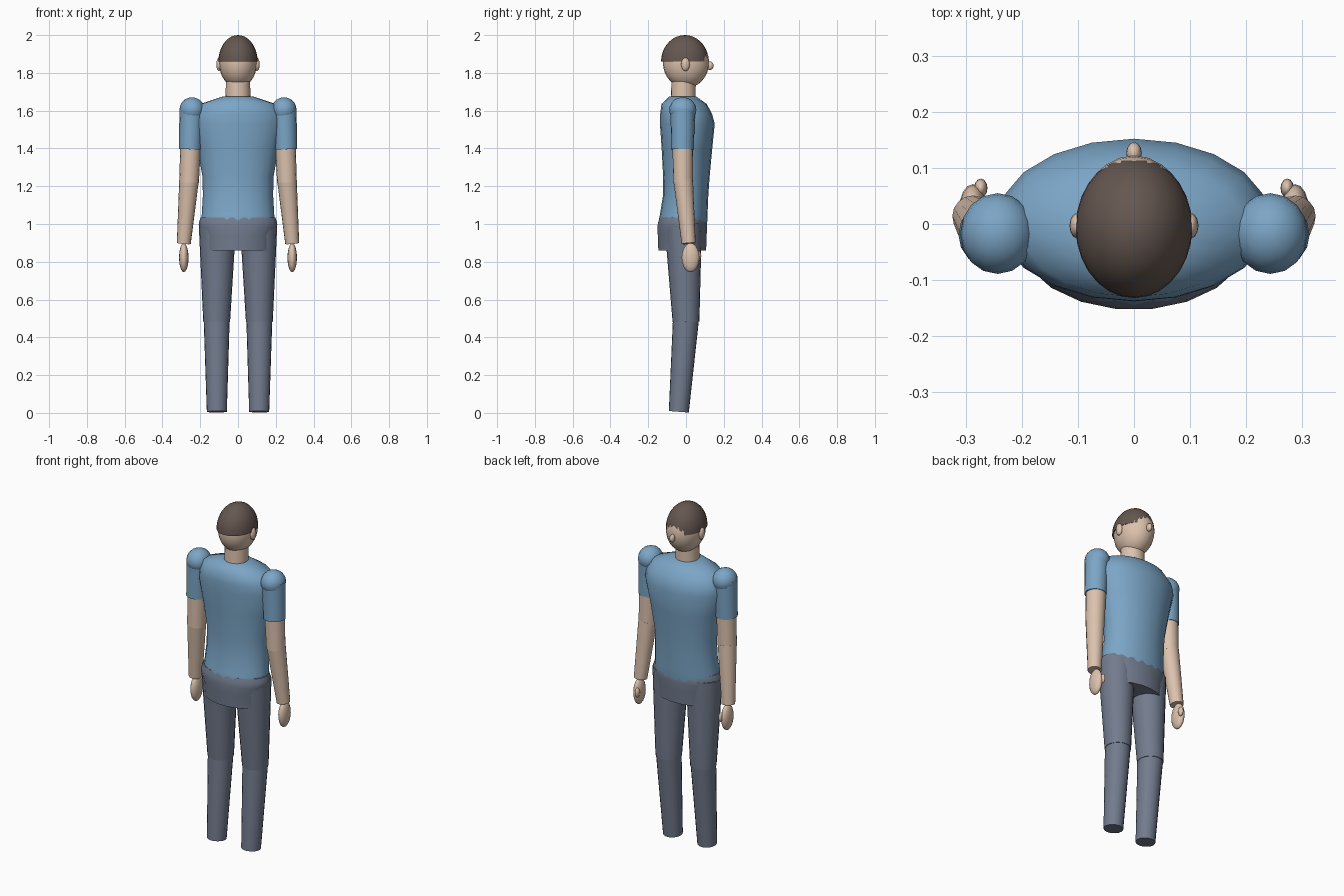
import bpy, bmesh, math
from mathutils import Vector, Matrix

cube = bpy.data.objects.get("Cube")
if cube:
    bpy.data.objects.remove(cube, do_unlink=True)


def material(name, rgb):
    m = bpy.data.materials.new(name)
    m.use_nodes = True
    m.diffuse_color = (*rgb, 1)
    m.node_tree.nodes["Principled BSDF"].inputs["Base Color"].default_value = (*rgb, 1)
    return m


SKIN = material("skin", (0.72, 0.54, 0.42))
SHIRT = material("shirt_blue", (0.20, 0.38, 0.57))
PANTS = material("trouser_grey", (0.17, 0.20, 0.27))
HAIR = material("hair_brown", (0.13, 0.095, 0.08))


def finish(name, bm, mat):
    bmesh.ops.recalc_face_normals(bm, faces=bm.faces)
    me = bpy.data.meshes.new(name)
    bm.to_mesh(me)
    bm.free()
    me.materials.append(mat)
    me.shade_smooth()
    me.set_sharp_from_angle(angle=math.radians(50))
    ob = bpy.data.objects.new(name, me)
    bpy.context.collection.objects.link(ob)
    return ob


def ellipsoid(name, centre, radii, mat, segs=16, rings=10, half=False):
    """Scaled ball; half keeps only the closed upper dome."""
    bm = bmesh.new()
    bmesh.ops.create_uvsphere(bm, u_segments=segs, v_segments=rings, radius=1)
    if half:
        low = [v for v in bm.verts if v.co.z < -0.001]
        bmesh.ops.delete(bm, geom=low, context='VERTS')
        bmesh.ops.holes_fill(bm, edges=[e for e in bm.edges if e.is_boundary])
    bm.transform(Matrix.Translation(centre) @ Matrix.Diagonal((*radii, 1)))
    return finish(name, bm, mat)


def limb(name, start, end, r0, r1, mat, segs=16):
    """Tapered capped tube between two points."""
    a, b = Vector(start), Vector(end)
    bm = bmesh.new()
    bmesh.ops.create_cone(bm, cap_ends=True, segments=segs, radius1=r0,
                          radius2=r1, depth=(b - a).length)
    turn = Vector((0, 0, -1)).rotation_difference(b - a).to_matrix().to_4x4()
    flip = Matrix.Diagonal((1, 1, -1, 1))
    bm.transform(Matrix.Translation((a + b) / 2) @ turn @ flip)
    return finish(name, bm, mat)


def loft(name, rings, mat, segs=20, phase=0.0):
    """Skin through horizontal ellipses given as (z, y centre, x radius, y radius)."""
    bm = bmesh.new()
    loops = []
    for z, cy, rx, ry in rings:
        angles = [math.tau * (i + phase) / segs for i in range(segs)]
        loops.append([bm.verts.new((rx * math.cos(t), cy + ry * math.sin(t), z)) for t in angles])
    for lo, hi in zip(loops, loops[1:]):
        for i in range(segs):
            j = (i + 1) % segs
            bm.faces.new((lo[i], lo[j], hi[j], hi[i]))
    bm.faces.new(loops[0])
    bm.faces.new(loops[-1])
    return finish(name, bm, mat)


# Body
loft("shirt_torso", [
    (0.965, -0.018, 0.194, 0.124), (1.00, -0.018, 0.199, 0.130),
    (1.05, -0.012, 0.192, 0.126), (1.15, -0.002, 0.186, 0.120),
    (1.25, 0.002, 0.188, 0.123), (1.40, 0.005, 0.215, 0.134),
    (1.53, 0.007, 0.243, 0.145), (1.58, 0.001, 0.235, 0.138),
    (1.635, -0.010, 0.200, 0.120), (1.675, -0.018, 0.080, 0.072)], SHIRT)
loft("pelvis", [
    (0.86, -0.020, 0.186, 0.128), (0.94, -0.020, 0.191, 0.131),
    (0.985, -0.020, 0.208, 0.133), (1.01, -0.019, 0.209, 0.130),
    (1.035, -0.018, 0.200, 0.122)], PANTS, phase=0.5)

# Head
limb("neck", (0, -0.015, 1.64), (0, -0.012, 1.78), 0.066, 0.064, SKIN, 20)
ellipsoid("head", (0, 0, 1.855), (0.100, 0.122, 0.135), SKIN, 24, 16)
ellipsoid("hair", (0, -0.006, 1.86), (0.104, 0.126, 0.14), HAIR, 28, 18, half=True)
ellipsoid("nose", (0, 0.126, 1.838), (0.014, 0.02, 0.023), SKIN, 12, 8)

# Paired parts
for side, s in (("left", 1), ("right", -1)):
    ellipsoid(f"{side}_ear", (s * 0.101, -0.003, 1.845), (0.014, 0.023, 0.035), SKIN, 12, 8)

    # Arm
    ellipsoid(f"{side}_shoulder", (s * 0.243, -0.017, 1.604), (0.067, 0.072, 0.067), SHIRT)
    limb(f"{side}_sleeve", (s * 0.245, -0.017, 1.61), (s * 0.253, -0.019, 1.395), 0.065, 0.060, SHIRT)
    limb(f"{side}_upper_arm", (s * 0.250, -0.017, 1.45), (s * 0.259, -0.016, 1.22), 0.055, 0.052, SKIN)
    ellipsoid(f"{side}_elbow", (s * 0.259, -0.015, 1.225), (0.050, 0.050, 0.045), SKIN)
    limb(f"{side}_forearm", (s * 0.259, -0.015, 1.235), (s * 0.287, 0.014, 0.897), 0.052, 0.037, SKIN)
    ellipsoid(f"{side}_hand", (s * 0.287, 0.024, 0.822), (0.025, 0.047, 0.077), SKIN)
    ellipsoid(f"{side}_thumb", (s * 0.273, 0.064, 0.83), (0.012, 0.017, 0.028), SKIN, 12, 8)

    # Leg
    limb(f"{side}_thigh", (s * 0.109, -0.015, 1.00), (s * 0.113, 0.0, 0.482), 0.099, 0.071, PANTS, 20)
    ellipsoid(f"{side}_knee", (s * 0.113, 0.0, 0.49), (0.067, 0.067, 0.05), PANTS)
    limb(f"{side}_shin", (s * 0.113, 0.0, 0.50), (s * 0.112, -0.038, 0.006), 0.069, 0.053, PANTS, 20)
